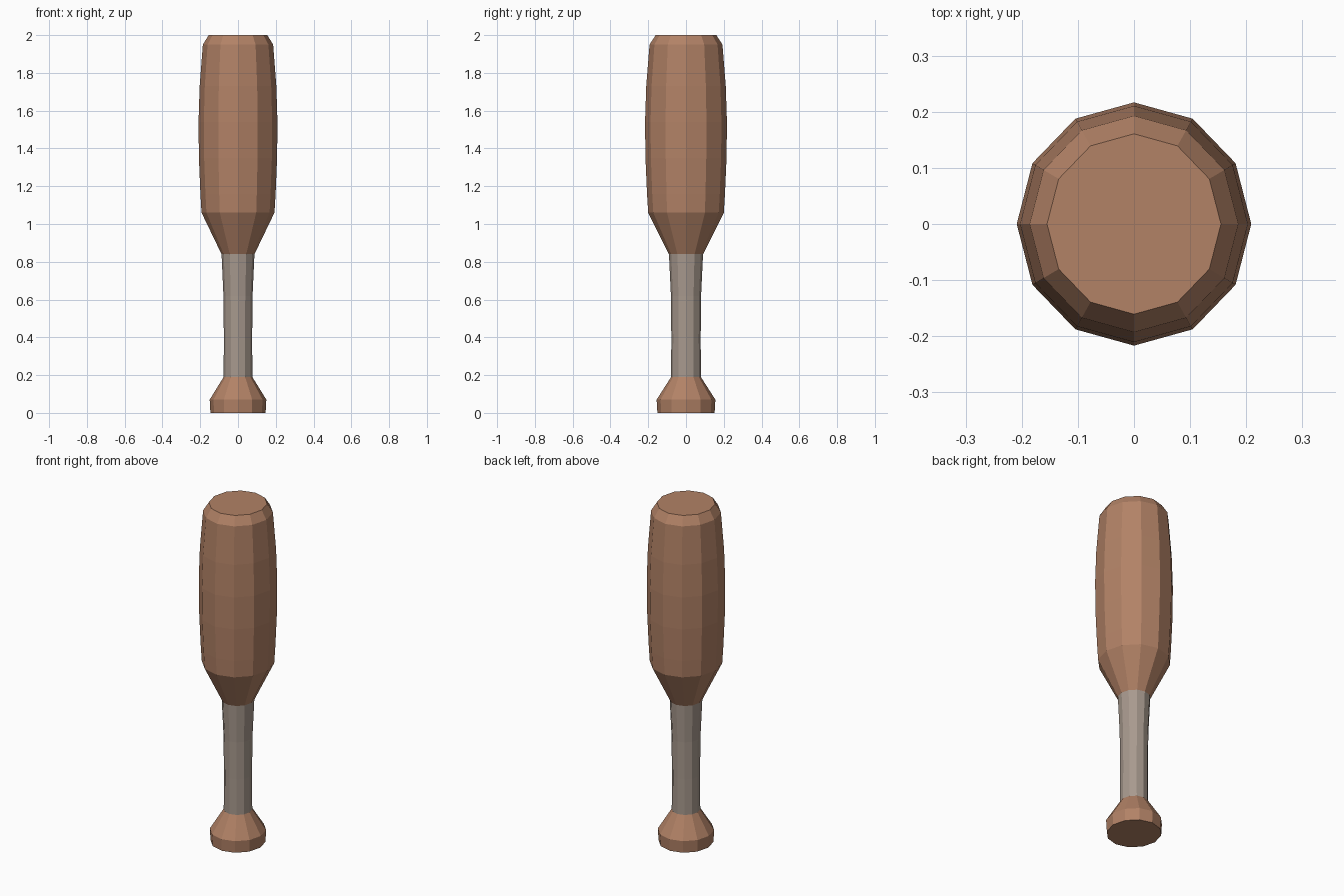
import bpy, bmesh, math

if "Cube" in bpy.data.objects:
    bpy.data.objects.remove(bpy.data.objects["Cube"])

SIDES = 12
DEPTH = 1.037  # slightly deeper in y than wide in x


def material(name, rgb):
    m = bpy.data.materials.new(name)
    m.diffuse_color = (*rgb, 1)
    m.use_nodes = True
    m.node_tree.nodes["Principled BSDF"].inputs["Base Color"].default_value = m.diffuse_color
    return m


wood = material("brown wood", (0.445, 0.223, 0.133))
wrap = material("grey grip wrap", (0.39, 0.32, 0.27))


def lathe(name, profile, mat, cap_bottom=False, cap_top=False):
    """Turn a (radius, z) profile into a flat-sided solid of revolution."""
    bm = bmesh.new()
    rings = []
    for r, z in profile:
        rings.append([bm.verts.new((r * math.cos(a), r * DEPTH * math.sin(a), z))
                      for a in (2 * math.pi * i / SIDES for i in range(SIDES))])
    for lo, hi in zip(rings, rings[1:]):
        for i in range(SIDES):
            j = (i + 1) % SIDES
            bm.faces.new((lo[i], lo[j], hi[j], hi[i]))
    if cap_bottom:
        bm.faces.new(rings[0][::-1])
    if cap_top:
        bm.faces.new(rings[-1])
    me = bpy.data.meshes.new(name)
    bm.to_mesh(me)
    bm.free()
    me.materials.append(mat)
    ob = bpy.data.objects.new(name, me)
    bpy.context.collection.objects.link(ob)
    return ob


# Flared end knob
lathe("end_knob", [(0.146, 0), (0.150, 0.07), (0.076, 0.19)], wood, cap_bottom=True)

# Wrapped grip
lathe("grip", [(0.076, 0.19), (0.075, 0.40), (0.077, 0.62), (0.087, 0.84)], wrap)

# Heavy barrel with bevelled tip
lathe("barrel", [(0.087, 0.84), (0.193, 1.06), (0.199, 1.16), (0.207, 1.35),
                 (0.209, 1.54), (0.203, 1.73), (0.186, 1.95), (0.155, 2.0)],
      wood, cap_top=True)
